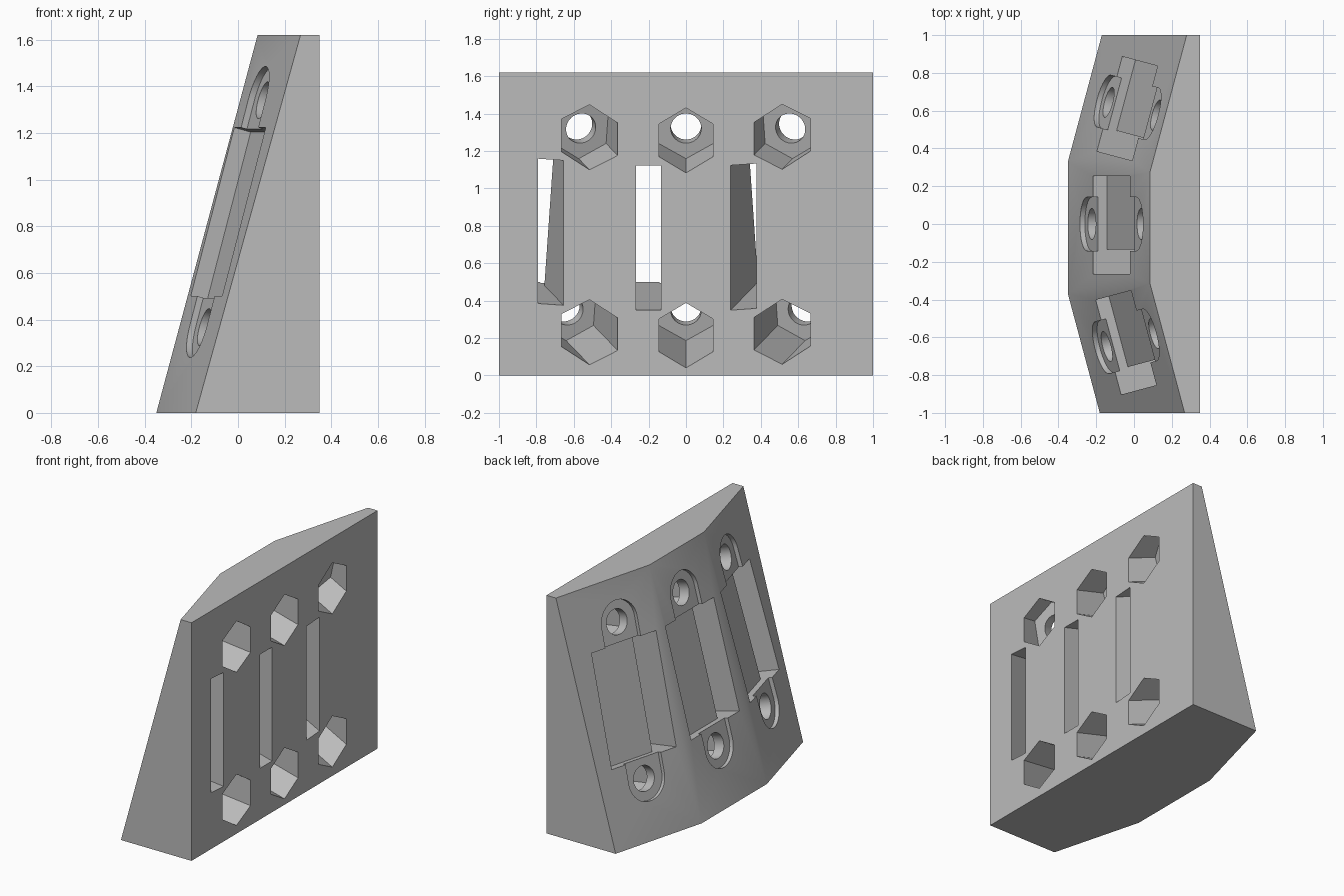
import bpy, bmesh
from math import radians, tan, cos, sin, pi
from mathutils import Matrix, Vector

cube = bpy.data.objects.get("Cube")
if cube:
    bpy.data.objects.remove(cube, do_unlink=True)

TILT = radians(15)   # lean of every panel, also the yaw of the side panels
HEIGHT = 1.62
BACK = 0.35

grey = bpy.data.materials.new("plain_grey")
grey.use_nodes = True
grey.diffuse_color = (0.5, 0.5, 0.5, 1)
grey.node_tree.nodes["Principled BSDF"].inputs["Base Color"].default_value = (0.5, 0.5, 0.5, 1)


def loft(name, bottom, top):
    """Closed solid between two matching outlines."""
    bm = bmesh.new()
    a = [bm.verts.new(p) for p in bottom]
    b = [bm.verts.new(p) for p in top]
    n = len(a)
    bm.faces.new(a)
    bm.faces.new(b)
    for i in range(n):
        j = (i + 1) % n
        bm.faces.new((a[i], a[j], b[j], b[i]))
    bmesh.ops.recalc_face_normals(bm, faces=bm.faces)
    mesh = bpy.data.meshes.new(name)
    bm.to_mesh(mesh)
    bm.free()
    mesh.materials.append(grey)
    obj = bpy.data.objects.new(name, mesh)
    bpy.context.scene.collection.objects.link(obj)
    return obj


def circle(cv, radius, count, start=0.0):
    return [(radius * cos(start + 2 * pi * i / count),
             cv + radius * sin(start + 2 * pi * i / count)) for i in range(count)]


# Wedge body: three leaning front panels and a flat upright back
slope = tan(TILT)
rise = HEIGHT * slope
crease = rise * tan(TILT / 2)
y_hi, y_lo = 0.33, -0.37
side = rise / cos(TILT)
low = [(BACK, -1), (BACK, 1), (-BACK + (1 - y_hi) * slope, 1), (-BACK, y_hi),
       (-BACK, y_lo), (-BACK + (1 + y_lo) * slope, -1)]
shift = [(0, 0), (0, 0), (side, 0), (rise, -crease), (rise, crease), (side, 0)]
body = loft("wedge_body", [(x, y, 0) for x, y in low],
            [(x + dx, y + dy, HEIGHT) for (x, y), (dx, dy) in zip(low, shift)])


def cut(cutter):
    mod = body.modifiers.new(cutter.name, "BOOLEAN")
    mod.operation = "DIFFERENCE"
    mod.solver = "EXACT"
    mod.object = cutter
    bpy.context.view_layer.objects.active = body
    bpy.ops.object.modifier_apply(modifier=mod.name)
    bpy.data.objects.remove(cutter, do_unlink=True)


def panel_frame(x, y, yaw):
    """Panel axes: u across, v up the slope, w into the body."""
    u, v, w = Vector((0, 1, 0)), Vector((sin(TILT), 0, cos(TILT))), Vector((cos(TILT), 0, -sin(TILT)))
    axes = Matrix((u, v, w)).transposed().to_4x4()
    return Matrix.Translation((x, y, 0)) @ Matrix.Rotation(yaw, 4, "Z") @ axes


def cut_along_w(name, frame, outline, start, end):
    cut(loft(name, [frame @ Vector((u, v, start)) for u, v in outline],
             [frame @ Vector((u, v, end)) for u, v in outline]))


POCKET_V = (0.518, 1.266)
TAB_R = 0.142

panels = {"centre": (-BACK, 0, 0),
          "left": (-BACK + (0.677 - y_hi) * slope, 0.677, -TILT),
          "right": (-BACK + (0.681 + y_lo) * slope, -0.681, TILT)}

for label, place in panels.items():
    frame = panel_frame(*place)
    # Shallow pocket with a slot through to the back along one side
    section = [(-0.266, -0.2), (0.253, -0.2), (0.253, 0.075),
               (-0.134, 0.075), (-0.134, 1.2), (-0.266, 1.2)]
    ends = [[frame @ Vector((u, v, w)) for u, w in section] for v in POCKET_V]
    cut(loft(label + "_pocket", *ends))

    for end, cv, sign in (("lower", 0.388, -1), ("upper", 1.395, 1)):
        # Rounded recess joining the pocket
        arc = [(TAB_R * cos(pi * i / 24), cv + sign * TAB_R * sin(pi * i / 24)) for i in range(25)]
        inner = POCKET_V[0] + 0.05 if sign < 0 else POCKET_V[1] - 0.05
        tab = arc + [(-TAB_R, inner), (TAB_R, inner)]
        cut_along_w(f"{label}_{end}_recess", frame, tab, -0.1, 0.027)
        # Bolt hole and the deep hexagonal nut trap behind it
        cut_along_w(f"{label}_{end}_nut_trap", frame, circle(cv, 0.168, 6, pi / 2), 0.102, 1.2)
        cut_along_w(f"{label}_{end}_bolt_hole", frame, circle(cv, 0.082, 40), -0.1, 0.15)

# Smooth the round holes, keep the flat faces crisp
bpy.ops.object.select_all(action="DESELECT")
body.select_set(True)
bpy.context.view_layer.objects.active = body
bpy.ops.object.shade_smooth_by_angle(angle=radians(20))
